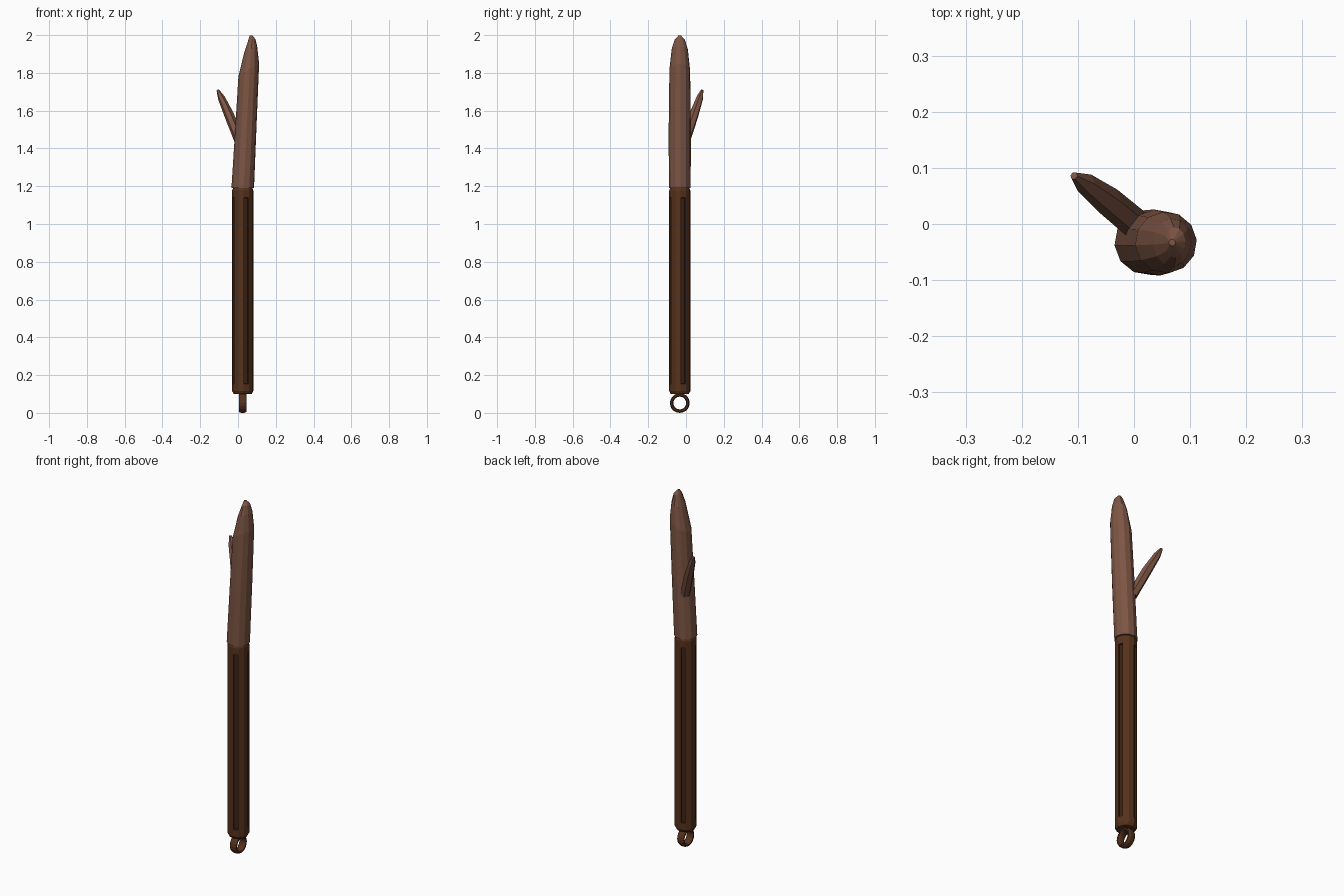
import bpy, bmesh, math
from mathutils import Vector

cube = bpy.data.objects.get("Cube")
if cube:
    bpy.data.objects.remove(cube, do_unlink=True)

AXIS = Vector((0.025, -0.033, 0))
TURN = math.radians(5)


def material(name, color):
    m = bpy.data.materials.new(name)
    m.use_nodes = True
    m.diffuse_color = color
    bsdf = m.node_tree.nodes["Principled BSDF"]
    bsdf.inputs["Base Color"].default_value = color
    bsdf.inputs["Roughness"].default_value = 0.8
    return m


dark_wood = material("dark brown wood", (0.094, 0.032, 0.012, 1))
groove_wood = material("deep brown groove", (0.045, 0.016, 0.006, 1))
bark = material("light brown bark", (0.205, 0.092, 0.058, 1))


def finish(bm, name, *mats):
    bmesh.ops.recalc_face_normals(bm, faces=bm.faces)
    mesh = bpy.data.meshes.new(name)
    bm.to_mesh(mesh)
    bm.free()
    for mat in mats:
        mesh.materials.append(mat)
    obj = bpy.data.objects.new(name, mesh)
    bpy.context.collection.objects.link(obj)


def loft(bm, rings):
    """Bridge rings of points and cap both ends; return the side faces."""
    loops = [[bm.verts.new(p) for p in ring] for ring in rings]
    n = len(loops[0])
    sides = []
    for a, b in zip(loops, loops[1:]):
        for i in range(n):
            j = (i + 1) % n
            sides.append(bm.faces.new((a[i], a[j], b[j], b[i])))
    bm.faces.new(loops[0])
    bm.faces.new(loops[-1])
    return sides


def ellipse(center, rx, ry, sides, tilt=0, turn=0):
    pts = []
    for i in range(sides):
        a = turn + math.tau * i / sides
        x, y = rx * math.cos(a), ry * math.sin(a)
        pts.append(Vector(center) + Vector((x, y, tilt * x)))
    return pts


# Handle with softened ends and four long sunken grooves
bm = bmesh.new()
profile = [(0.10, 0.048), (0.115, 0.056), (1.178, 0.056), (1.192, 0.050)]
sides = loft(bm, [ellipse(AXIS + Vector((0, 0, z)), r, r, 12, 0, TURN) for z, r in profile])
for face in sides[12:24:3]:
    face.normal_update()
    inward = -face.normal.copy()
    bmesh.ops.inset_individual(bm, faces=[face], thickness=0.004)
    for v in face.verts:
        v.co.z += 0.035 if v.co.z < 0.6 else -0.035
    walls = bmesh.ops.inset_individual(bm, faces=[face], thickness=0.003)["faces"]
    for v in face.verts:
        v.co += inward * 0.008
    for f in walls + [face]:
        f.material_index = 1
finish(bm, "handle", dark_wood, groove_wood)

# Leaning branch stub with a slanted, tapering tip
bm = bmesh.new()
trunk = [  # height, centre x, half width, half depth, tilt
    (1.19, 0.025, 0.060, 0.058, 0),
    (1.50, 0.041, 0.057, 0.059, 0.2),
    (1.815, 0.057, 0.055, 0.055, 0.6),
    (1.925, 0.068, 0.034, 0.043, 0.4),
    (1.976, 0.073, 0.019, 0.027, 0.2),
    (1.999, 0.068, 0.006, 0.006, 0),
]
loft(bm, [ellipse((x, AXIS.y, z), rx, ry, 12, t, TURN) for z, x, rx, ry, t in trunk])
finish(bm, "upper_branch", bark)

# Side twig
bm = bmesh.new()
path = [
    ((0.008, -0.004, 1.44), 0.027),
    ((-0.046, 0.041, 1.575), 0.026),
    ((-0.088, 0.073, 1.668), 0.019),
    ((-0.107, 0.086, 1.709), 0.007),
]
direction = Vector(path[-1][0]) - Vector(path[0][0])
rot = direction.to_track_quat('Z', 'Y').to_matrix()
loft(bm, [[rot @ p + Vector(c) for p in ellipse((0, 0, 0), r, r, 6)] for c, r in path])
finish(bm, "side_twig", bark)

# Hanging ring, wide along x
bm = bmesh.new()
rings, around = 20, 8
grid = []
for i in range(rings):
    a = math.tau * i / rings
    grid.append([])
    for k in range(around):
        b = math.tau * (k + 0.5) / around
        r = 0.043 + 0.010 * math.cos(b)
        grid[-1].append(bm.verts.new((AXIS.x + 0.022 * math.sin(b),
                                      AXIS.y + r * math.sin(a),
                                      0.0522 + r * math.cos(a))))
for i in range(rings):
    for k in range(around):
        i2, k2 = (i + 1) % rings, (k + 1) % around
        bm.faces.new((grid[i][k], grid[i2][k], grid[i2][k2], grid[i][k2]))
finish(bm, "hanging_ring", dark_wood)
